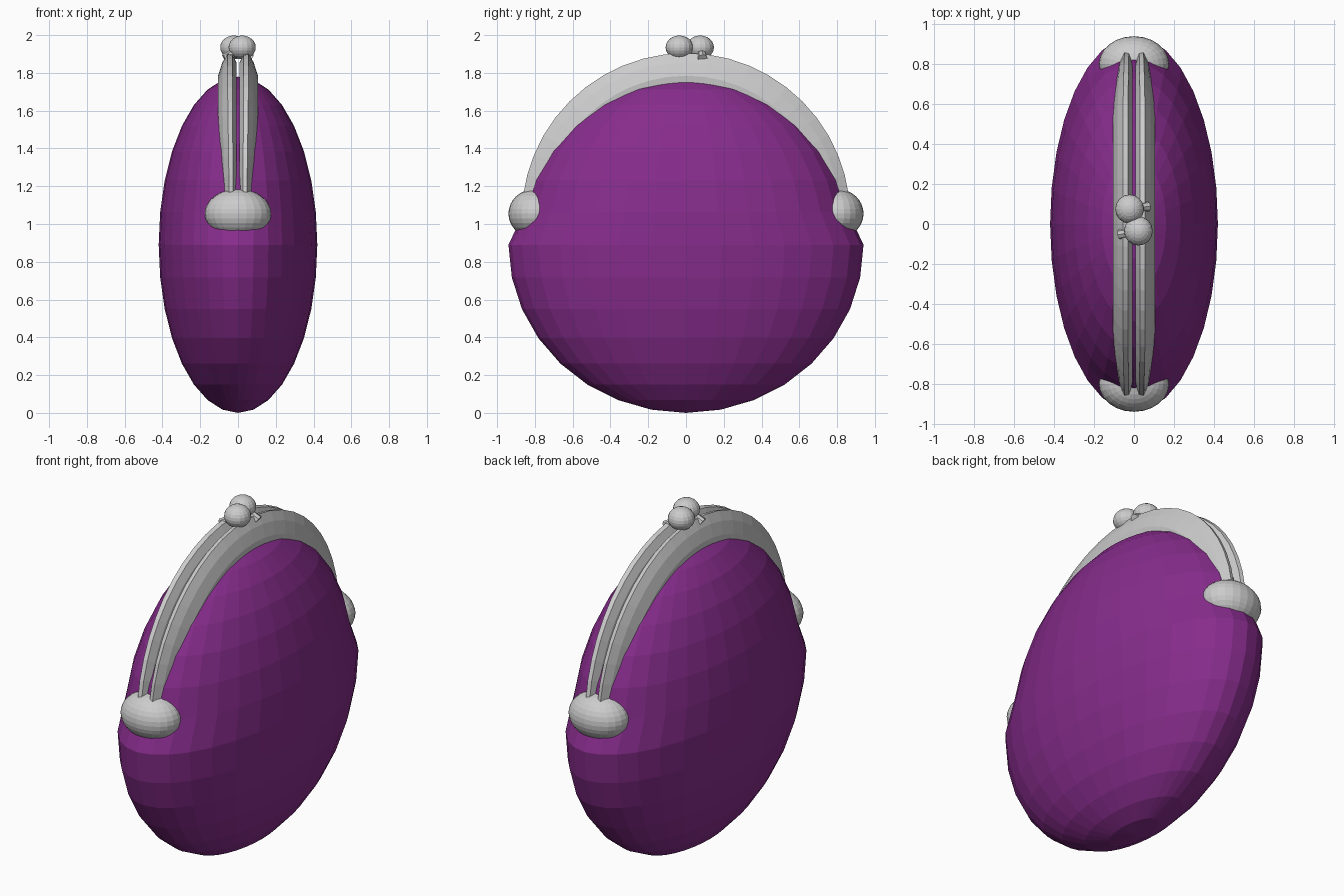
import bpy, bmesh, math
from mathutils import Vector

if "Cube" in bpy.data.objects:
    bpy.data.objects.remove(bpy.data.objects["Cube"])


def make_object(name, bm):
    bmesh.ops.recalc_face_normals(bm, faces=bm.faces[:])
    mesh = bpy.data.meshes.new(name)
    bm.to_mesh(mesh)
    bm.free()
    obj = bpy.data.objects.new(name, mesh)
    bpy.context.collection.objects.link(obj)
    return obj


def ellipsoid(name, center, radii, segments, rings):
    bm = bmesh.new()
    bmesh.ops.create_uvsphere(bm, u_segments=segments, v_segments=rings, radius=1)
    bmesh.ops.scale(bm, vec=radii, verts=bm.verts)
    bmesh.ops.translate(bm, vec=center, verts=bm.verts)
    return make_object(name, bm)


# Pouch: flattened sphere, drawn in above its middle where the frame sits
pouch = ellipsoid("pouch", (0, 0, 0.89), (0.42, 0.94, 0.89), 32, 16)
for v in pouch.data.vertices:
    if v.co.z > 0.95:
        v.co.y *= 0.93
purple = bpy.data.materials.new("purple_fabric")
purple.diffuse_color = (0.24, 0.025, 0.26, 1)
purple.use_nodes = True
purple.node_tree.nodes["Principled BSDF"].inputs["Base Color"].default_value = purple.diffuse_color
pouch.data.materials.append(purple)

# Frame halves: ridged section (x, radius) swept along an arc
SECTION = [(0.008, 0.68), (0.008, 0.82), (0.03, 0.865), (0.055, 0.87),
           (0.083, 0.82), (0.106, 0.75), (0.1, 0.67)]
ARC_CENTER_Z, STEPS = 1.035, 24


def frame_half(name, side):
    bm = bmesh.new()
    loops = []
    for i in range(STEPS + 1):
        a = math.pi * i / STEPS
        taper = 0.82 + 0.18 * min(1, math.sin(a) * 1.3)
        loops.append([bm.verts.new((side * x * taper, r * math.cos(a),
                                    ARC_CENTER_Z + r * math.sin(a)))
                      for x, r in SECTION])
    n = len(SECTION)
    for a, b in zip(loops, loops[1:]):
        for j in range(n):
            k = (j + 1) % n
            bm.faces.new((a[j], a[k], b[k], b[j]))
    bm.faces.new(loops[0])
    bm.faces.new(loops[-1])
    return make_object(name, bm)


def stem(name, start, end):
    bm = bmesh.new()
    d = Vector(end) - Vector(start)
    bmesh.ops.create_cone(bm, cap_ends=True, segments=8, radius1=0.026,
                          radius2=0.018, depth=d.length)
    bmesh.ops.transform(bm, matrix=d.to_track_quat('Z', 'Y').to_matrix().to_4x4(),
                        verts=bm.verts)
    bmesh.ops.translate(bm, vec=(Vector(start) + Vector(end)) / 2, verts=bm.verts)
    return make_object(name, bm)


for label, s in (("right", 1), ("left", -1)):
    frame_half("frame_" + label, s)
    # Clasp ball leans over the opposite half, on a short stem
    y = 0.02 + 0.055 * s
    ball = (-0.022 * s, y, 1.935)
    ellipsoid("clasp_ball_" + label, ball, (0.072, 0.073, 0.063), 16, 12)
    stem("clasp_stem_" + label, (0.07 * s, 0.018 + 0.07 * s, 1.875), ball)

# Hinge caps at both ends of the frame
for label, s in (("front", -1), ("back", 1)):
    ellipsoid("hinge_cap_" + label, (0, 0.8 * s, 1.055), (0.176, 0.14, 0.13), 24, 16)
